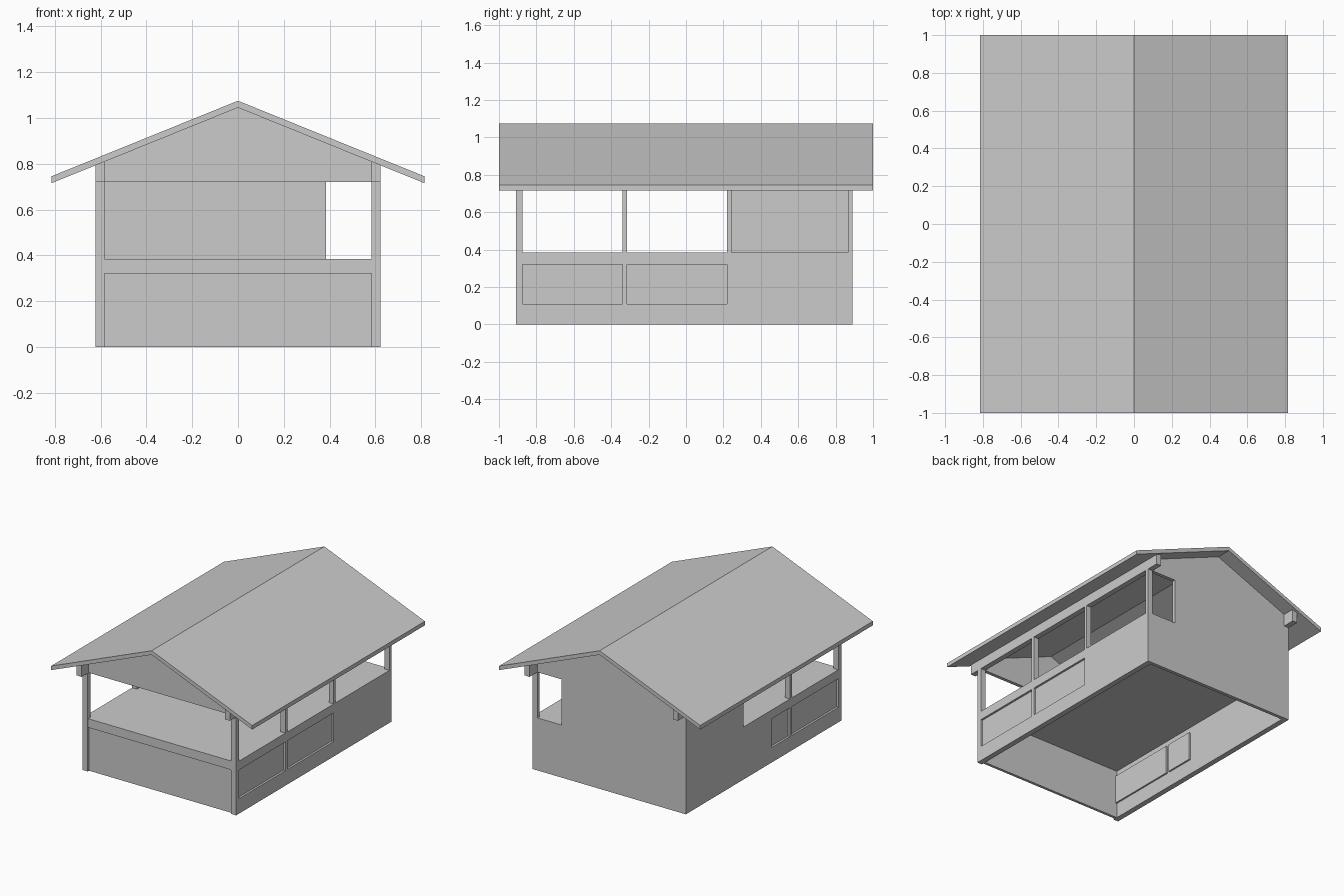
import bpy

if "Cube" in bpy.data.objects:
    bpy.data.objects.remove(bpy.data.objects["Cube"])

SLOPE = 0.405      # roof rise per unit of x
UNDER = 1.045      # roof underside height at the ridge


def prism(name, profile, y0, y1):
    """Extrude an (x, z) profile along y."""
    n = len(profile)
    verts = [(x, y, z) for y in (y0, y1) for x, z in profile]
    faces = [list(range(n)), list(range(2 * n - 1, n - 1, -1))]
    faces += [[i, i + n, (i + 1) % n + n, (i + 1) % n] for i in range(n)]
    mesh = bpy.data.meshes.new(name)
    mesh.from_pydata(verts, [], faces)
    import bmesh
    bm = bmesh.new()
    bm.from_mesh(mesh)
    bmesh.ops.recalc_face_normals(bm, faces=bm.faces)
    bm.to_mesh(mesh)
    bm.free()
    obj = bpy.data.objects.new(name, mesh)
    bpy.context.collection.objects.link(obj)
    return obj


def box(name, x, y, z):
    x0, x1 = sorted(x)
    return prism(name, [(x0, z[0]), (x1, z[0]), (x1, z[1]), (x0, z[1])], *y)


def under(x):
    return UNDER - SLOPE * abs(x)


# Gabled roof
E = 0.815
prism("roof", [(-E, under(E)), (0, UNDER), (E, under(E)),
               (E, under(E) + 0.03), (0, UNDER + 0.03), (-E, under(E) + 0.03)], -1, 1)

# Side walls: lower frame with inset panels, posts above, eave beam on top
IN, OUT = 0.582, 0.622
LAYOUT = {
    1: dict(tag="right", panels=[(-0.875, -0.34), (-0.315, 0.22)],
            stiles=[(-0.91, -0.875), (-0.34, -0.315), (0.22, 0.89)],
            posts=[(-0.91, -0.875), (-0.34, -0.315), (0.22, 0.242), (0.865, 0.89)]),
    -1: dict(tag="left", panels=[(-0.875, -0.34), (-0.315, -0.10)],
             stiles=[(-0.91, -0.875), (-0.34, -0.315), (-0.10, 0.89)],
             posts=[(-0.91, -0.875), (-0.34, -0.315), (0.22, 0.89)]),
}
for s, d in LAYOUT.items():
    side, tag = (s * IN, s * OUT), d["tag"]
    box(tag + "_sill", side, (-0.91, 0.89), (0, 0.11))
    box(tag + "_rail", side, (-0.91, 0.89), (0.32, 0.385))
    for y in d["stiles"]:
        box(tag + "_stile", side, y, (0.11, 0.32))
    for y in d["panels"]:
        box(tag + "_panel", (s * 0.57, s * 0.607), y, (0.11, 0.32))
    for y in d["posts"]:
        box(tag + "_post", side, y, (0.385, 0.72))
    prism(tag + "_eave_beam", [(s * IN, 0.72), (s * OUT, 0.72),
                               (s * OUT, under(OUT)), (s * IN, under(IN))], -0.98, 0.98)

# Front: recessed panel, counter rail and gable
box("front_panel", (-IN, IN), (-0.895, -0.875), (0, 0.32))
box("front_rail", (-IN, IN), (-0.905, -0.875), (0.32, 0.385))
GABLE = [(-IN, 0.72), (IN, 0.72), (IN, under(IN)), (0, UNDER), (-IN, under(IN))]
prism("front_gable", GABLE, -0.90, -0.875)

# Back wall with a window at its right end
BACK = (0.865, 0.89)
box("back_lower_wall", (-IN, IN), BACK, (0, 0.385))
box("back_upper_wall", (-IN, 0.385), BACK, (0.385, 0.72))
prism("back_gable", GABLE, *BACK)

# Counter top across the inside
box("counter_top", (-IN, IN), (-0.875, 0.865), (0.362, 0.385))
